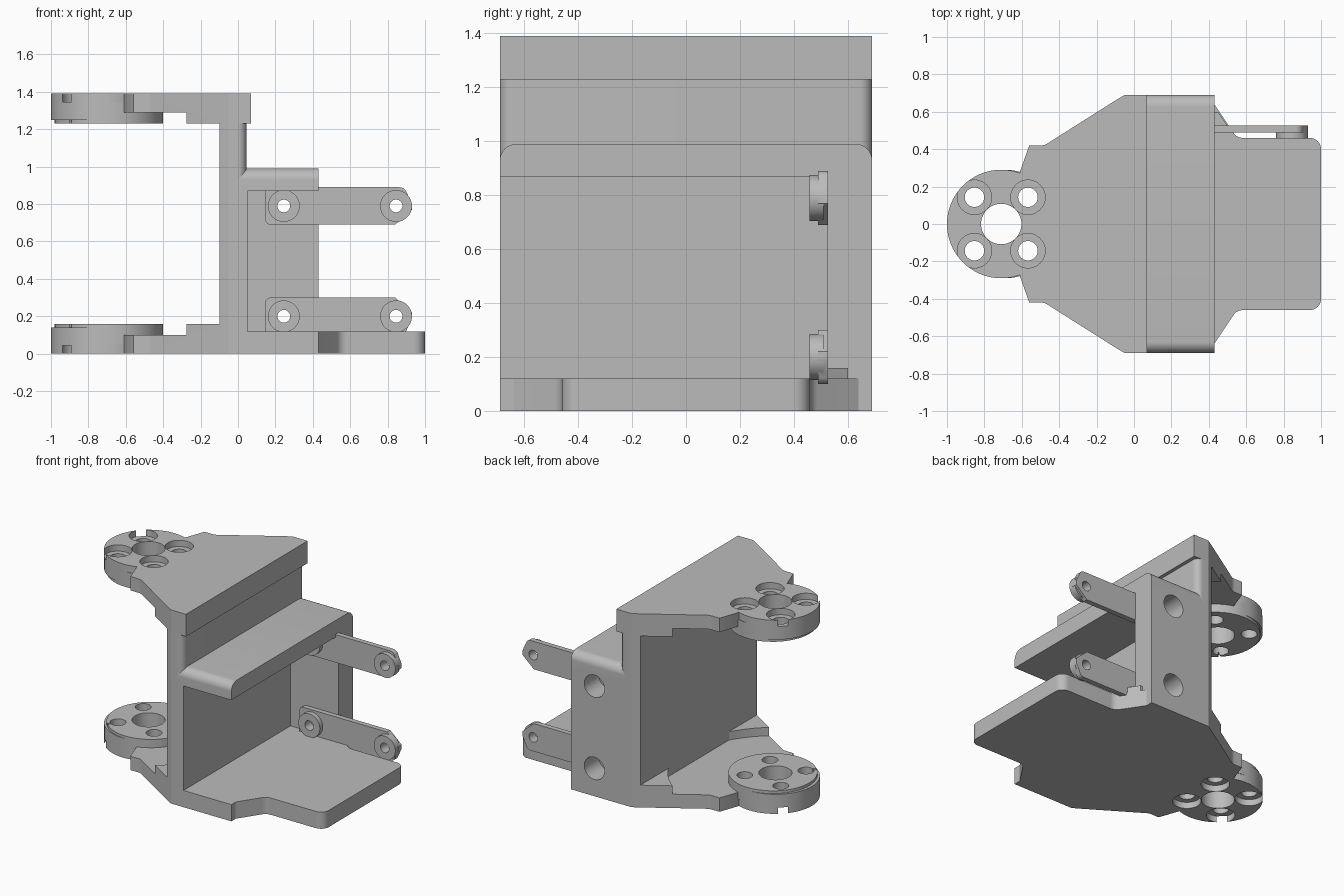
import bpy, bmesh, math
from mathutils import Vector

if "Cube" in bpy.data.objects:
    bpy.data.objects.remove(bpy.data.objects["Cube"])

grey = bpy.data.materials.new("light grey plastic")
grey.use_nodes = True
colour = (0.5, 0.5, 0.5, 1)
grey.diffuse_color = colour
grey.node_tree.nodes["Principled BSDF"].inputs["Base Color"].default_value = colour

HEIGHT, HALF = 1.39, 0.69
HUB_X = -0.71
parts = []


def fillet(points):
    """Round each corner that carries a radius as its third value."""
    out = []
    for i, p in enumerate(points):
        c = Vector(p[:2])
        if len(p) < 3:
            out.append(c)
            continue
        a = (Vector(points[i - 1][:2]) - c).normalized()
        b = (Vector(points[(i + 1) % len(points)][:2]) - c).normalized()
        half = a.angle(b) / 2
        mid = c + (a + b).normalized() * p[2] / math.sin(half)
        start = c + a * p[2] / math.tan(half) - mid
        end = c + b * p[2] / math.tan(half) - mid
        for k in range(9):
            v = start.lerp(end, k / 8).normalized()
            out.append(mid + v * p[2])
    return out


def prism(name, points, low, high, axis="z"):
    """Extrude a flat outline along one axis."""
    place = {"x": lambda a, b, h: (h, a, b),
             "y": lambda a, b, h: (a, h, b),
             "z": lambda a, b, h: (a, b, h)}[axis]
    bm = bmesh.new()
    outline = fillet(points)
    rings = [[bm.verts.new(place(p[0], p[1], h)) for p in outline] for h in (low, high)]
    for ring in rings:
        bm.faces.new(ring)
    n = len(outline)
    for i in range(n):
        j = (i + 1) % n
        bm.faces.new((rings[0][i], rings[0][j], rings[1][j], rings[1][i]))
    bmesh.ops.recalc_face_normals(bm, faces=bm.faces)
    mesh = bpy.data.meshes.new(name)
    bm.to_mesh(mesh)
    bm.free()
    mesh.materials.append(grey)
    obj = bpy.data.objects.new(name, mesh)
    bpy.context.collection.objects.link(obj)
    parts.append(obj)
    return obj


def disc(name, a, b, radius, low, high, axis="z"):
    steps = [math.tau * k / 64 for k in range(64)]
    ring = [(a + radius * math.cos(t), b + radius * math.sin(t)) for t in steps]
    return prism(name, ring, low, high, axis)


def combine(obj, others, operation):
    """Apply boolean operations in turn and drop the helper solids."""
    for other in others:
        mod = obj.modifiers.new("boolean", "BOOLEAN")
        mod.operation, mod.solver, mod.object = operation, "EXACT", other
        graph = bpy.context.evaluated_depsgraph_get()
        mesh = bpy.data.meshes.new_from_object(obj.evaluated_get(graph))
        obj.modifiers.clear()
        obj.data = mesh
        parts.remove(other)
        bpy.data.objects.remove(other)


def mirrored(half):
    return half + [(p[0], -p[1], *p[2:]) for p in reversed(half)]


# Arm plates with a round clearance recess and a drilled hub
def arm(name, inner_x, top):
    edge = [(-0.61, 0.28), (-0.56, 0.42), (-0.48, 0.42, 0.06), (-0.1, 0.66),
            (-0.05, HALF), (inner_x, HALF)]
    obj = prism(name, mirrored(edge), 0, 0.16)
    combine(obj, [disc("recess", HUB_X, 0, 0.70, 0.1, 0.3)], "DIFFERENCE")
    combine(obj, [disc("hub", HUB_X, 0, 0.29, 0, 0.14),
                  disc("hub_face", -0.69, 0, 0.29, 0.05, 0.16)], "UNION")
    cuts = [disc("bore", HUB_X, 0, 0.108, -0.1, 0.3)]
    for sx in (-1, 1):
        for sy in (-1, 1):
            x, y = HUB_X + 0.143 * sx, 0.143 * sy
            cuts.append(disc("screw", x, y, 0.052, -0.1, 0.3))
            cuts.append(disc("counterbore", x, y, 0.092, -0.1, 0.045))
    # shallow key slot on the inner hub face
    cuts.append(prism("slot", [(-0.86, -0.18), (-0.82, -0.14),
                               (-0.96, 0.0 - 0.28), (-1.0, -0.24)], 0.14, 0.3))
    combine(obj, cuts, "DIFFERENCE")
    if top:
        bm = bmesh.new()
        bm.from_mesh(obj.data)
        for v in bm.verts:
            v.co.z = HEIGHT - v.co.z
        bmesh.ops.reverse_faces(bm, faces=bm.faces)
        bm.to_mesh(obj.data)
        bm.free()


arm("lower_arm", 0.0, False)
arm("upper_arm", 0.07, True)

# Upright back plate, square below and rounded above
back = [(-0.1, 0.66), (-0.05, HALF)]
prism("back_plate", mirrored(back + [(0.05, HALF)]), 0, 0.9)
prism("back_plate_top", mirrored(back + [(0.045, HALF, 0.045)]), 0.9, HEIGHT)

# Shelf with rounded long edges
prism("shelf", [(-HALF, 0.87), (HALF, 0.87), (HALF, 0.99, 0.06), (-HALF, 0.99, 0.06)],
      0.0, 0.43, "x")

# Base plate narrowing to a tongue
prism("base_plate", mirrored([(0, HALF), (0.43, HALF), (0.43, 0.64), (0.55, 0.46, 0.06),
                              (1.0, 0.46, 0.06)]), 0, 0.12)
prism("base_step", [(0.42, 0.525), (0.5, 0.525), (0.45, 0.6), (0.42, 0.6)], 0.1, 0.16)

# Side wall with two screw holes
wall = prism("side_wall", [(0.0, 0.525), (0.43, 0.525), (0.43, HALF), (0.0, HALF)], 0.05, 0.9)
combine(wall, [disc("wall_hole", 0.245, z, 0.08, 0.45, 0.8, "y") for z in (0.2, 0.79)],
        "DIFFERENCE")

# Two hinge tabs with bosses, mirrored about the middle
for name, z, s in (("upper_tab", 0.79, 1), ("lower_tab", 0.2, -1)):
    shape = [(0.145, -0.1, 0.03), (0.84, -0.1), (0.93, -0.02), (0.93, 0.01),
             (0.89, 0.1, 0.04), (0.145, 0.1, 0.03)]
    tab = prism(name, [(p[0], z + s * p[1], *p[2:]) for p in shape], 0.49, 0.527, "y")
    ends = (0.245, 0.845)
    combine(tab, [disc("boss", x, z, 0.085, 0.457, 0.51, "y") for x in ends], "UNION")
    combine(tab, [disc("pin_hole", x, z, 0.034, 0.4, 0.6, "y") for x in ends], "DIFFERENCE")

# Smooth curved surfaces, keep hard edges
bpy.ops.object.select_all(action="DESELECT")
for obj in parts:
    obj.select_set(True)
bpy.context.view_layer.objects.active = parts[0]
bpy.ops.object.shade_smooth_by_angle(angle=math.radians(30))
